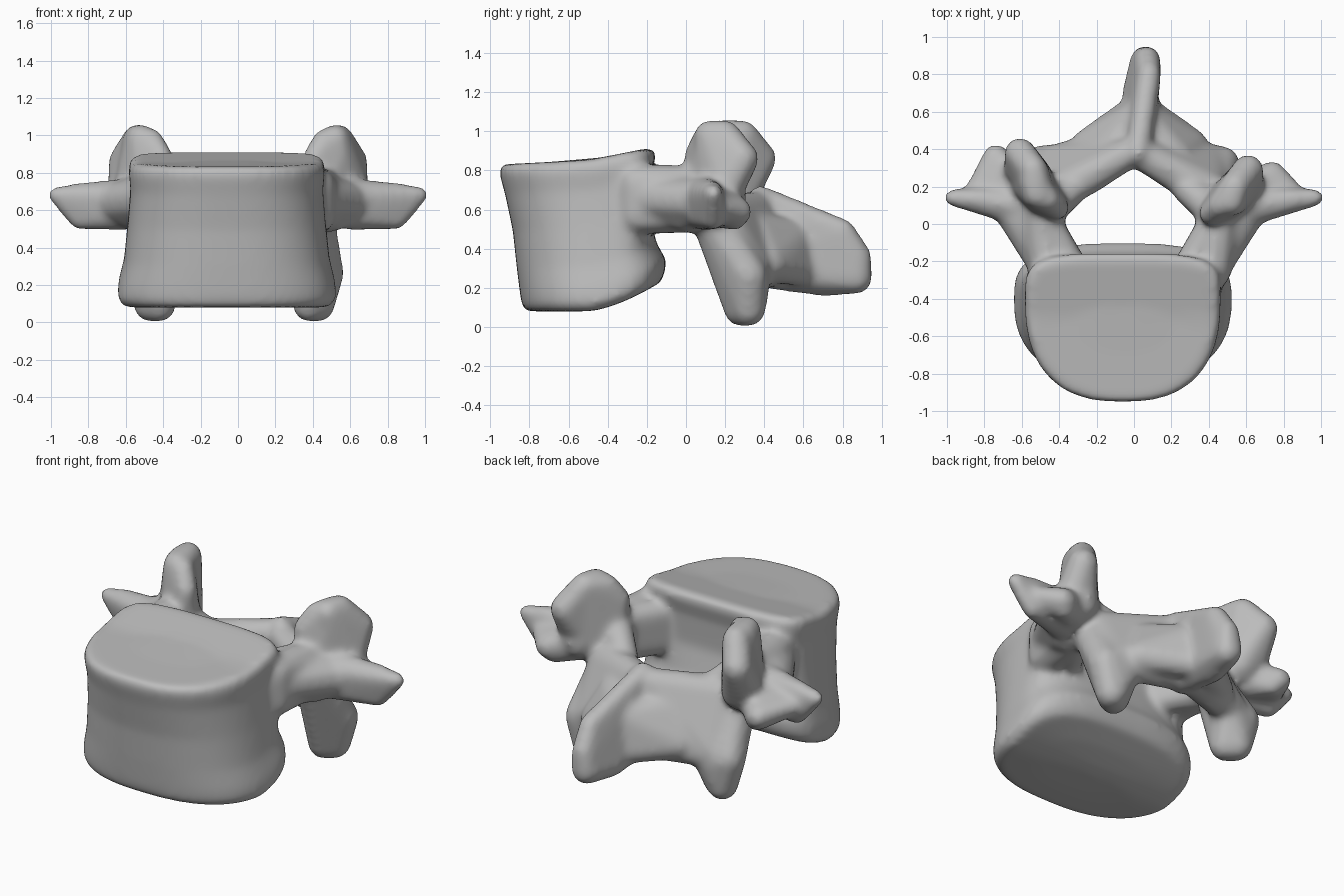
import bpy
import bmesh
import math

cube = bpy.data.objects.get("Cube")
if cube:
    bpy.data.objects.remove(cube, do_unlink=True)

bone = bpy.data.materials.new("bone_grey")
bone.use_nodes = True
bone.diffuse_color = (0.5, 0.5, 0.5, 1)
bone.node_tree.nodes["Principled BSDF"].inputs["Base Color"].default_value = bone.diffuse_color

shell = bmesh.new()  # overlapping closed parts, fused at the end
GROW = 0.01  # allowance for softening


def add_part(bm):
    bmesh.ops.recalc_face_normals(bm, faces=bm.faces)
    mesh = bpy.data.meshes.new("part")
    bm.to_mesh(mesh)
    bm.free()
    shell.from_mesh(mesh)
    bpy.data.meshes.remove(mesh)


def hull(balls):
    """Skin stretched round a few balls, each (x, y, z, radius)."""
    bm = bmesh.new()
    for x, y, z, r in balls:
        made = bmesh.ops.create_icosphere(bm, subdivisions=2, radius=r + GROW)["verts"]
        bmesh.ops.translate(bm, verts=made, vec=(x, y, z))
    bmesh.ops.delete(bm, geom=list(bm.edges), context='EDGES_FACES')
    bmesh.ops.convex_hull(bm, input=list(bm.verts))
    loose = [v for v in bm.verts if not v.link_faces]
    bmesh.ops.delete(bm, geom=loose, context='VERTS')
    add_part(bm)


def sided(side, balls, shift=-0.02, back=0.0):
    hull([(side * x + shift, y + back, z, r) for x, y, z, r in balls])


# Vertebral body: D-shaped rings between a sloped top and a lifted underside
def floor_z(y):
    return 0.08 + 0.65 * max(0, y + 0.5) ** 1.5


def roof_z(y):
    return 0.83 + 0.05 * (y + 0.95) + 0.15 * max(0, y + 0.5)


def body_ring(bm, t, half, front, back, square, steps=64):
    ring = []
    mid = -0.4
    for i in range(steps):
        a = 2 * math.pi * i / steps
        c, s = math.cos(a), math.sin(a)
        power = 2 / 2.5 if s < 0 else 2 / square
        depth = mid - front if s < 0 else back - mid
        x = -0.06 + half * math.copysign(abs(c) ** power, c)
        y = mid + depth * math.copysign(abs(s) ** power, s)
        z = floor_z(y) * (1 - t) + roof_z(y) * t
        ring.append(bm.verts.new((x, y, z)))
    return ring


body = bmesh.new()
levels = [(0, 0.05, -0.44, -0.37, 3), (0, 0.35, -0.66, -0.26, 3), (0, 0.55, -0.82, -0.13, 3),
          (0.05, 0.585, -0.84, -0.11, 3), (0.14, 0.58, -0.85, -0.1, 3),
          (0.3, 0.55, -0.865, -0.15, 3), (0.55, 0.53, -0.885, -0.19, 4),
          (0.8, 0.515, -0.925, -0.18, 4), (0.92, 0.525, -0.95, -0.155, 4),
          (0.97, 0.52, -0.955, -0.16, 4), (1, 0.495, -0.935, -0.19, 4),
          (1, 0.3, -0.7, -0.28, 4), (1, 0.05, -0.44, -0.37, 4)]
rings = [body_ring(body, *level) for level in levels]
for low, high in zip(rings, rings[1:]):
    for i in range(len(low)):
        j = (i + 1) % len(low)
        body.faces.new((low[i], low[j], high[j], high[i]))
body.faces.new(rings[0])
body.faces.new(rings[-1])
add_part(body)

# Paired parts of the arch
for side in (1, -1):
    lean = 0.0 if side > 0 else 0.09

    # Pedicle, flared inward where it meets the body
    sided(side, [(0.44, -0.25, 0.73, 0.09), (0.44, -0.25, 0.57, 0.09),
                 (0.47, 0.06, 0.71, 0.11), (0.47, 0.06, 0.59, 0.1)])
    sided(side, [(0.45, -0.2, 0.66, 0.1), (0.52, 0.0, 0.66, 0.11),
                 (0.52, 0.0, 0.58, 0.09), (0.64, 0.1, 0.64, 0.1)])
    sided(side, [(0.32, -0.21, 0.73, 0.07), (0.32, -0.21, 0.56, 0.07),
                 (0.44, -0.02, 0.73, 0.08), (0.44, -0.02, 0.57, 0.08)])
    # Transverse process
    sided(side, [(0.6, 0.09, 0.66, 0.1), (0.6, 0.09, 0.59, 0.09), (0.84, 0.13, 0.69, 0.05),
                 (0.85, 0.14, 0.55, 0.045), (0.97, 0.14, 0.68, 0.037)], 0)
    # Accessory process, webbed to the transverse process
    sided(side, [(0.58, 0.15, 0.63, 0.11), (0.74, 0.27 + lean, 0.59, 0.06),
                 (0.71, 0.25 + lean, 0.55, 0.05), (0.86, 0.16, 0.62, 0.045)], 0)
    # Superior articular process, a bent plate
    sided(side, [(0.46, 0.09, 0.65, 0.1), (0.41, 0.055, 0.88, 0.055), (0.46, 0.1, 0.97, 0.055),
                 (0.52, 0.13, 0.98, 0.07), (0.54, 0.2, 0.98, 0.07), (0.57, 0.2, 0.65, 0.1)],
          0, lean / 3)
    sided(side, [(0.52, 0.12, 0.98, 0.07), (0.54, 0.2, 0.98, 0.07), (0.61, 0.29, 0.86, 0.075),
                 (0.61, 0.21, 0.72, 0.08), (0.54, 0.16, 0.65, 0.1)], 0, lean)
    # Inner rim where facet meets lamina
    sided(side, [(0.43, 0.08, 0.72, 0.08), (0.43, 0.1, 0.57, 0.09),
                 (0.29, 0.2, 0.6, 0.07), (0.3, 0.22, 0.5, 0.07)])
    # Inferior articular process
    sided(side, [(0.43, 0.13, 0.56, 0.1), (0.42, 0.2, 0.42, 0.09), (0.49, 0.32, 0.26, 0.09),
                 (0.39, 0.33, 0.22, 0.09), (0.4, 0.28, 0.09, 0.08), (0.45, 0.32, 0.09, 0.08)])
    # Lamina
    sided(side, [(0.4, 0.18, 0.57, 0.09), (0.25, 0.23, 0.59, 0.07), (0.42, 0.34, 0.28, 0.08),
                 (0.02, 0.38, 0.62, 0.07), (0.02, 0.46, 0.29, 0.08)], 0)
    # Flare from lamina into spinous process
    sided(side, [(0.2, 0.36, 0.5, 0.07), (0.28, 0.42, 0.32, 0.08),
                 (0.0, 0.6, 0.48, 0.06), (0.0, 0.63, 0.28, 0.07)], 0.03)

# Spinous process, thicker along its lower edge
hull([(0.02, 0.38, 0.66, 0.055), (0.02, 0.44, 0.28, 0.08), (0.08, 0.8, 0.49, 0.055),
      (0.07, 0.88, 0.36, 0.06), (0.06, 0.87, 0.25, 0.075), (0.02, 0.7, 0.24, 0.075)])

# Fuse and soften
mesh = bpy.data.meshes.new("vertebra")
shell.to_mesh(mesh)
shell.free()
vertebra = bpy.data.objects.new("vertebra", mesh)
bpy.context.collection.objects.link(vertebra)
fuse = vertebra.modifiers.new("fuse", 'REMESH')
fuse.mode = 'VOXEL'
fuse.voxel_size = 0.018
soften = vertebra.modifiers.new("soften", 'SMOOTH')
soften.factor = 0.5
soften.iterations = 14
graph = bpy.context.evaluated_depsgraph_get()
fused = bpy.data.meshes.new_from_object(vertebra.evaluated_get(graph))
vertebra.modifiers.clear()
vertebra.data = fused
bpy.data.meshes.remove(mesh)
fused.materials.clear()
fused.materials.append(bone)
fused.shade_smooth()
